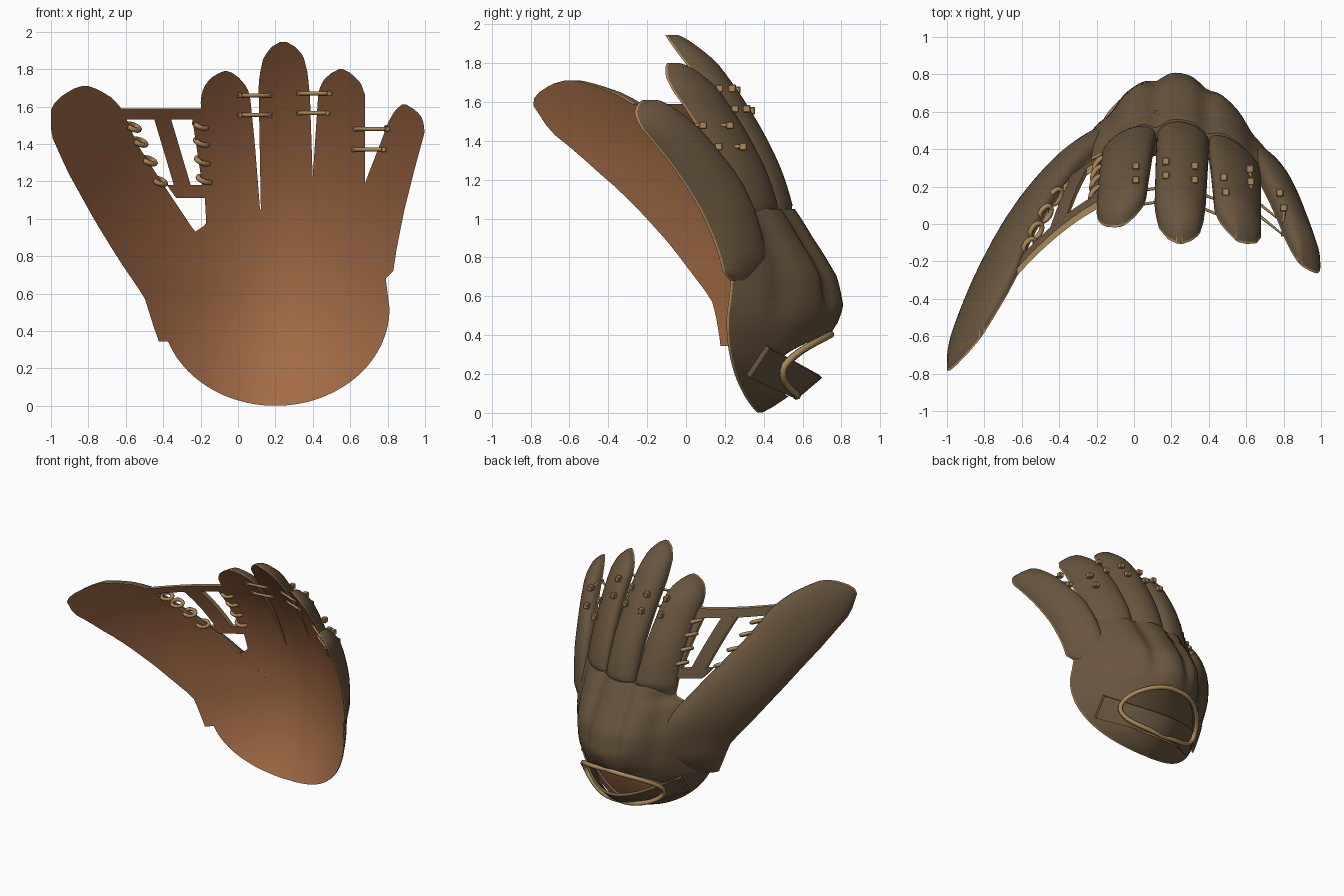
import bpy, bmesh, math
from mathutils import Vector

cube = bpy.data.objects.get("Cube")
if cube:
    bpy.data.objects.remove(cube, do_unlink=True)


def material(name, rgb):
    m = bpy.data.materials.new(name)
    m.use_nodes = True
    m.diffuse_color = (*rgb, 1)
    bsdf = next(n for n in m.node_tree.nodes if n.type == 'BSDF_PRINCIPLED')
    bsdf.inputs["Base Color"].default_value = (*rgb, 1)
    return m


PALM = material("palm leather", (0.37, 0.15, 0.062))
BACK = material("dark back leather", (0.138, 0.09, 0.047))
LACE = material("tan lace", (0.40, 0.25, 0.10))


def lerp(table, z):
    """Piecewise linear lookup in a list of (z, value) pairs."""
    if z <= table[0][0]:
        return table[0][1]
    for (a, va), (b, vb) in zip(table, table[1:]):
        if z <= b:
            return va + (vb - va) * (z - a) / (b - a)
    return table[-1][1]


def cup(x, z):
    """Depth of the hollow catching face, flatter towards the thumb tip."""
    d, h = abs(x - 0.2), z - 0.6
    side = 1.15 / (1 + 0.58 * d)
    if x < 0.2:
        w = min(1, max(0, (z - 0.7) / 0.7))
        side = (1 - w) * 1.05 / (1 + 0.42 * d) + w * 0.68
    return 0.53 - (0.35 if h > 0 else 0.45) * h * h - side * d * d


def finish(name, bm, mats, angle=40):
    bmesh.ops.recalc_face_normals(bm, faces=bm.faces)
    me = bpy.data.meshes.new(name)
    bm.to_mesh(me)
    bm.free()
    ob = bpy.data.objects.new(name, me)
    bpy.context.collection.objects.link(ob)
    for m in mats:
        me.materials.append(m)
    bpy.ops.object.select_all(action='DESELECT')
    ob.select_set(True)
    bpy.context.view_layer.objects.active = ob
    bpy.ops.object.shade_smooth_by_angle(angle=math.radians(angle))


def padded(name, z0, z1, left, right, thick, rows=30, cols=20, hole=None):
    """Leather pad: front follows the cup, back bulges by thick(u, x, z)."""
    bm = bmesh.new()
    front, back = [], []
    for i in range(rows + 1):
        z = z0 + (z1 - z0) * (1 - math.cos(math.pi * i / rows)) / 2
        a, b = left(z), right(z)
        f, k = [], []
        for j in range(cols + 1):
            u = math.sin(math.pi * (j / cols - 0.5))
            x = (a + b) / 2 + u * (b - a) / 2
            f.append(bm.verts.new((x, cup(x, z), z)))
            k.append(bm.verts.new((x, cup(x, z) + thick(u, x, z), z)))
        front.append(f)
        back.append(k)
    for grid, mat in ((front, 0), (back, 1)):
        for r, s in zip(grid, grid[1:]):
            for j in range(cols):
                bm.faces.new((r[j], r[j + 1], s[j + 1], s[j])).material_index = mat
    # thin rims are tan piping, tall ends are dark leather
    f, k = [g[0] + [r[-1] for r in g[1:-1]] + g[-1][::-1] + [r[0] for r in g[-2:0:-1]]
            for g in (front, back)]
    for i in range(len(f)):
        rim = bm.faces.new((f[i - 1], f[i], k[i], k[i - 1]))
        rim.material_index = 2 if k[i].co.y - f[i].co.y < 0.045 else 1
    bmesh.ops.recalc_face_normals(bm, faces=bm.faces)
    if hole:
        # cut the wrist opening and round off its border
        cx, cz, rx, rz = hole

        def reach(p):
            return math.hypot((p.x - cx) / rx, (p.z - cz) / rz)
        inner = {v for r in back for v in r}
        gone = [f for f in bm.faces if all(v in inner for v in f.verts)
                and reach(f.calc_center_median()) < 1]
        bmesh.ops.delete(bm, geom=gone, context='FACES')
        for v in {v for e in bm.edges if e.is_boundary for v in e.verts}:
            e = reach(v.co)
            x, z = cx + (v.co.x - cx) / e, cz + (v.co.z - cz) / e
            v.co = (x, palm_back(x, z), z)
    finish(name, bm, [PALM, BACK, LACE])


# Palm with knuckle ridges and an open wrist
BULGE = [(0, .01), (.03, .05), (.1, .12), (.25, .17), (.4, .215), (.47, .25), (.55, .27),
         (.7, .24), (.9, .145), (1.05, .09)]
HOLE = (0.2, 0.245, 0.36, 0.16)


def palm_side(sign, upper):
    def edge(z):
        if z < upper[0][0]:
            return 0.2 + sign * 0.61 * math.sqrt(max(0, 1 - ((0.52 - z) / 0.52) ** 2))
        return lerp(upper, z)
    return edge


def palm_thick(u, x, z):
    power = 2 + 3 * min(1, max(0, (z - 0.55) / 0.5))
    t = 0.012 + lerp(BULGE, z) * max(0, 1 - abs(u) ** power)
    fade = min(1, max(0, (z - 0.4) / 0.2)) * max(0, 1 - u ** 4)
    for v in (-0.13, 0.12, 0.39, 0.64):
        t -= 0.04 * fade * math.exp(-((x - v) / 0.05) ** 2)
    return max(t, 0.012)


palm_left = palm_side(-1, [(.36, -.385), (.6, -.36), (.9, -.28), (.93, -.23), (.97, -.17)])
palm_right = palm_side(1, [(.52, .81), (.68, .79), (.9, .8), (1.05, .82)])


def palm_back(x, z):
    a, b = palm_left(z), palm_right(z)
    return cup(x, z) + palm_thick((2 * x - a - b) / (b - a), x, z)


padded("palm", 0.001, 1.05, palm_left, palm_right, palm_thick, 54, 56, HOLE)

# Dark lining closing off the hand space above the opening
bm = bmesh.new()
rows = []
for i in range(9):
    z = 0.3 + 0.2 * i / 8
    row = []
    for j in range(15):
        x = -0.18 + 0.76 * j / 14
        y = cup(x, z)
        row.append(bm.verts.new((x, y + 0.01 + (palm_back(x, z) - y - 0.02) * i / 8, z)))
    rows.append(row)
for r, s in zip(rows, rows[1:]):
    for j in range(14):
        bm.faces.new((r[j], r[j + 1], s[j + 1], s[j]))
finish("inner_lining", bm, [BACK])


# Fingers and thumb: (height, left edge) and (height, right edge)
def digit(name, z0, z1, left, right, depth):
    def thick(u, x, z):
        tip = 0.35 + 0.65 * min(1, max(0, (z1 - z) / 0.14)) ** 0.5
        return 0.012 + lerp(depth, z) * tip * max(0, 1 - u * u) ** 0.4
    padded(name, z0, z1, lambda z: lerp(left, z), lambda z: lerp(right, z), thick)


FINGER = [(.98, .03), (1.06, .085), (1.25, .1), (1.5, .11), (1.8, .125)]
digit("index_finger", .98, 1.79,
      [(.98, -.17), (1.35, -.19), (1.64, -.2), (1.7, -.185), (1.75, -.15), (1.78, -.1), (1.79, -.07)],
      [(1.06, .117), (1.4, .09), (1.65, .065), (1.7, .05), (1.75, .01), (1.78, -.03), (1.79, -.06)],
      FINGER)
digit("middle_finger", .98, 1.945,
      [(1.06, .122), (1.72, .11), (1.78, .118), (1.86, .135), (1.92, .18), (1.945, .225)],
      [(1.2, .4), (1.65, .385), (1.78, .372), (1.87, .35), (1.92, .305), (1.945, .26)],
      FINGER)
digit("ring_finger", .98, 1.8,
      [(1.2, .398), (1.68, .43), (1.74, .455), (1.78, .5), (1.8, .54)],
      [(1.2, .68), (1.66, .68), (1.73, .655), (1.78, .6), (1.8, .56)],
      FINGER)
digit("little_finger", .68, 1.61,
      [(.68, .6), (1.2, .682), (1.4, .76), (1.52, .805), (1.58, .84), (1.61, .875)],
      [(.68, .79), (.72, .83), (.85, .85), (1.05, .89), (1.25, .94), (1.47, 1), (1.54, .985),
       (1.58, .95), (1.61, .9)],
      [(.68, .04), (.8, .1), (1.05, .13), (1.61, .15)])
digit("thumb", .345, 1.71,
      [(.35, -.425), (.42, -.45), (.58, -.5), (.77, -.63), (.98, -.76), (1.25, -.91), (1.45, -1),
       (1.6, -1), (1.66, -.94), (1.7, -.87), (1.71, -.83)],
      [(.35, -.2), (.6, .02), (.8, -.12), (.93, -.23), (1.2, -.41), (1.4, -.54), (1.59, -.62),
       (1.66, -.69), (1.7, -.77), (1.71, -.8)],
      [(.35, .03), (.5, .1), (.8, .145), (1, .15), (1.3, .13), (1.71, .12)])


# Webbing straps between thumb and index finger
def web(name, z0, z1, left, right):
    padded(name, z0, z1, lambda z: lerp(left, z), lambda z: lerp(right, z),
           lambda u, x, z: 0.04, 6, 10)


web("web_top_bar", 1.53, 1.59, [(1.53, -.6), (1.59, -.64)], [(1.53, -.17), (1.59, -.17)])
web("web_lower_bar", 1.11, 1.18, [(1.11, -.33), (1.18, -.38)], [(1.11, -.15), (1.18, -.15)])
web("web_diagonal", 1.17, 1.54, [(1.17, -.34), (1.54, -.45)], [(1.17, -.25), (1.54, -.36)])
web("web_side", 1.17, 1.54, [(1.17, -.19), (1.54, -.245)], [(1.17, -.15), (1.54, -.16)])


# Laces
def cord(name, points, radius, closed=False):
    cu = bpy.data.curves.new(name, 'CURVE')
    cu.dimensions = '3D'
    cu.bevel_depth = radius
    cu.bevel_resolution = 2
    cu.use_fill_caps = True
    sp = cu.splines.new('POLY')
    sp.points.add(len(points) - 1)
    for p, co in zip(sp.points, points):
        p.co = (*co, 1)
    sp.use_cyclic_u = closed
    sp.use_smooth = True
    cu.materials.append(LACE)
    bpy.context.collection.objects.link(bpy.data.objects.new(name, cu))


def block(name, centre, size):
    bm = bmesh.new()
    bmesh.ops.create_cube(bm, size=size)
    bmesh.ops.bevel(bm, geom=bm.edges[:], offset=size * 0.12, segments=1, affect='EDGES')
    bmesh.ops.translate(bm, verts=bm.verts, vec=centre)
    finish(name, bm, [LACE], 20)


for x0, x1, z, deep in ((.01, .17, 1.66, .125), (.01, .17, 1.555, .125), (.325, .49, 1.67, .125),
                        (.325, .48, 1.565, .125), (.625, .8, 1.48, .135), (.62, .78, 1.37, .135)):
    a, b = cup(x0, z), cup(x1, z)
    cord("finger_lace", [(x0, a + deep, z), (x0, a - .012, z), (x1, b - .012, z),
                         (x1, b + deep, z)], 0.011)
    for x, y in ((x0, a), (x1, b)):
        block("lace_knot", (x, y + deep, z), 0.04)
        block("lace_end", (x, y - 0.006, z), 0.026)

for edge in ([(-.56, 1.49), (-.525, 1.41), (-.475, 1.31), (-.42, 1.2)],
             [(-.2, 1.5), (-.195, 1.41), (-.19, 1.31), (-.18, 1.21)]):
    for x, z in edge:
        y, ring = cup(x, z) + 0.02, []
        for k in range(14):
            a = math.tau * k / 14
            ring.append((x + .033 * math.cos(a), y + .036 * math.sin(a) + .02 * math.cos(a),
                         z - .012 * math.cos(a) + .012 * math.sin(a)))
        cord("web_lace", ring, 0.014, True)

# Binding around the wrist opening
ring = []
for k in range(40):
    a = math.tau * k / 40
    x, z = HOLE[0] + HOLE[2] * math.cos(a), HOLE[1] + HOLE[3] * math.sin(a)
    lift = 0.06 * abs(math.cos(a)) + 0.04 * max(0, -math.sin(a))
    ring.append((x, palm_back(x, z) + lift, z))
cord("wrist_binding", ring, 0.018, True)

# Wrist strap bowed across the opening
bm = bmesh.new()
rows = []
for i in range(25):
    v = i / 12 - 1
    k = (1 - v * v) ** 1.3
    x = 0.2 + 0.45 * v
    low = Vector((x, .33 + .24 * k, .18 - .11 * k))
    high = Vector((x, .43 + .27 * k, .33 - .15 * k))
    skin = Vector((0, -.018, .018))
    rows.append([bm.verts.new(p) for p in (low, high, high + skin, low + skin)])
for r, s in zip(rows, rows[1:]):
    for j in range(4):
        bm.faces.new((r[j], r[j - 1], s[j - 1], s[j]))
bm.faces.new(rows[0])
bm.faces.new(rows[-1])
finish("wrist_strap", bm, [BACK])
